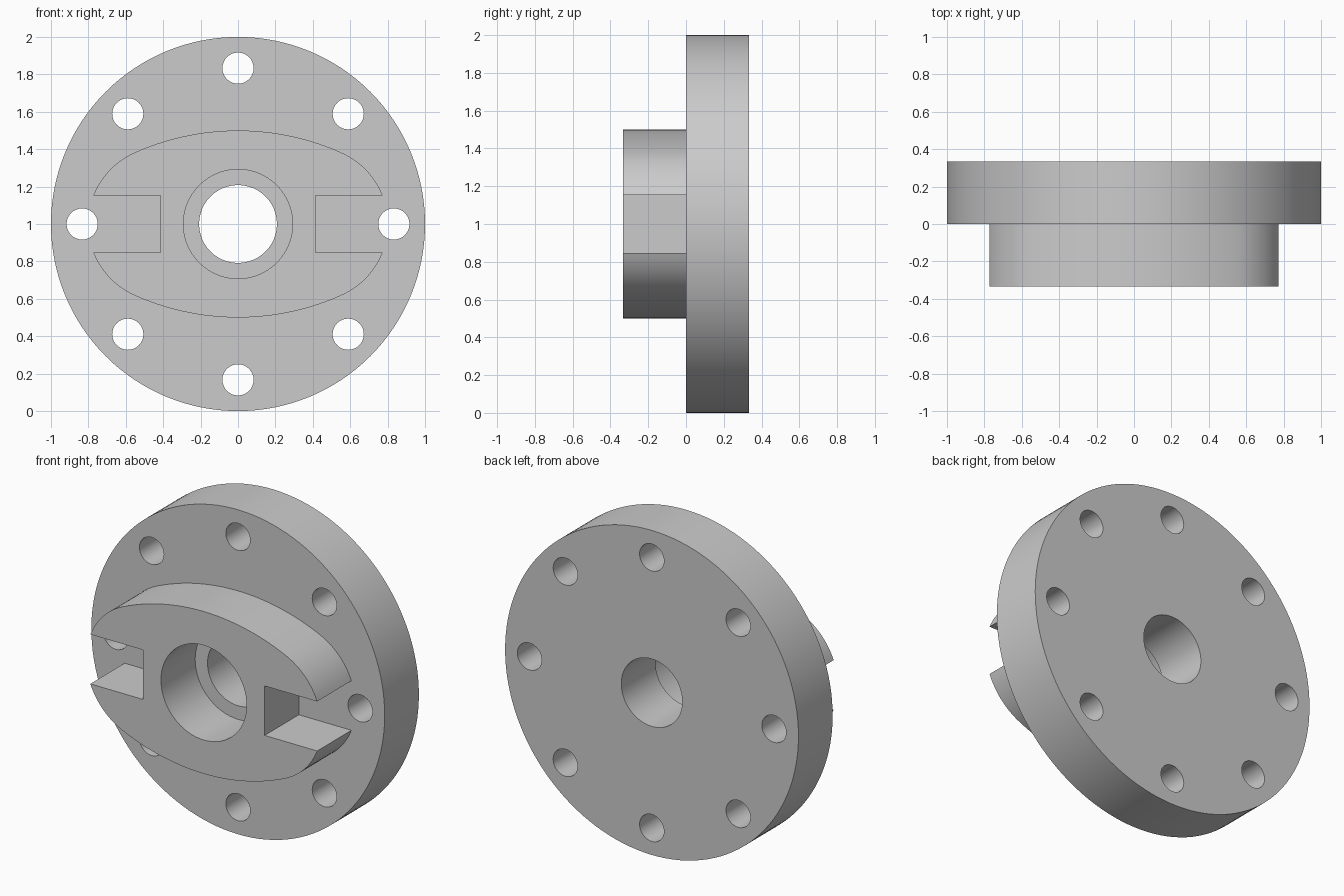
import bpy, bmesh
from math import sin, cos, asin, atan2, pi, sqrt

if "Cube" in bpy.data.objects:
    bpy.data.objects.remove(bpy.data.objects["Cube"])

T = 1 / 3          # thickness of the disc and of the boss
CZ = 1.0           # height of the centre axis


def prism(name, pts, y0, y1):
    """Extrude an (x, z) outline around the centre axis from y0 to y1."""
    bm = bmesh.new()
    face = bm.faces.new([bm.verts.new((x, y0, z + CZ)) for x, z in pts])
    ext = bmesh.ops.extrude_face_region(bm, geom=[face], use_keep_orig=True)
    moved = [v for v in ext["geom"] if isinstance(v, bmesh.types.BMVert)]
    bmesh.ops.translate(bm, verts=moved, vec=(0, y1 - y0, 0))
    bmesh.ops.recalc_face_normals(bm, faces=bm.faces[:])
    mesh = bpy.data.meshes.new(name)
    bm.to_mesh(mesh)
    bm.free()
    obj = bpy.data.objects.new(name, mesh)
    bpy.context.collection.objects.link(obj)
    return obj


def circle(r, n, cx=0.0, cz=0.0):
    return [(cx + r * cos(2 * pi * i / n), cz + r * sin(2 * pi * i / n)) for i in range(n)]


def combine(target, other, operation):
    """Apply a boolean to the target and remove the helper."""
    mod = target.modifiers.new(operation, "BOOLEAN")
    mod.operation, mod.solver, mod.object = operation, "EXACT", other
    bpy.context.view_layer.objects.active = target
    bpy.ops.object.modifier_apply(modifier=mod.name)
    bpy.data.objects.remove(other)


def boss_outline():
    """Oval of two large arcs and two end arcs, with a square slot in each end."""
    r, c, half_slot, slot_x = 0.417, 0.385, 0.1525, 0.415
    R = (0.25 + c * c - r * r) / (1 - 2 * r)     # large arc tangent to end arc
    a = atan2(c, R - 0.5)                        # angle where the arcs meet
    b = pi / 2 - asin(half_slot / r)             # angle at the slot mouth
    q = [(R * sin(a * i / 16), 0.5 - R + R * cos(a * i / 16)) for i in range(17)]
    for i in range(1, 13):
        t = a + (b - a) * i / 12
        q.append((c + r * sin(t), r * cos(t)))
    q.append((slot_x, half_slot))
    right = q + [(x, -z) for x, z in reversed(q)]
    left = [(-x, -z) for x, z in right]
    return right[:-1] + left[:-1]


# Round disc with the slotted boss fused to its front
flange = prism("flange_with_slotted_boss", circle(1.0, 128), 0, T)
combine(flange, prism("boss", boss_outline(), -T, 0.1), "UNION")

# Counterbore through the boss, then the bore through the disc
combine(flange, prism("counterbore_cutter", circle(0.292, 64), -T - 0.1, 0), "DIFFERENCE")
combine(flange, prism("bore_cutter", circle(0.208, 64), -0.1, T + 0.1), "DIFFERENCE")

# Ring of eight bolt holes
for k in range(8):
    t = k * pi / 4
    hole = circle(0.0833, 32, 0.8333 * cos(t), 0.8333 * sin(t))
    combine(flange, prism("bolt_hole_cutter", hole, -0.1, T + 0.1), "DIFFERENCE")

# Smooth round walls, crisp edges
flange.select_set(True)
bpy.context.view_layer.objects.active = flange
bpy.ops.object.shade_smooth_by_angle(angle=pi / 6)
